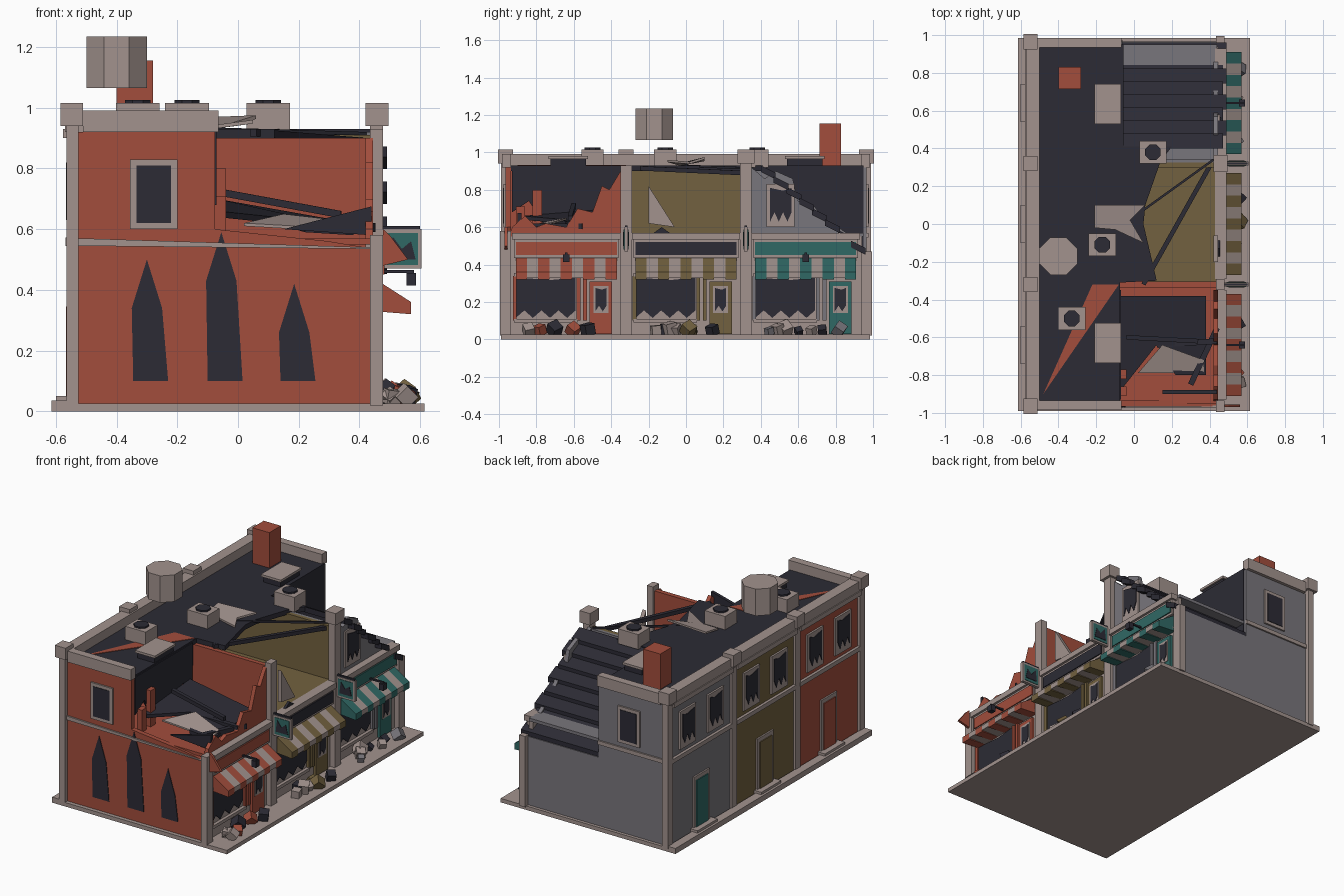
import bpy, bmesh, math, random
from mathutils import Vector, Matrix

if "Cube" in bpy.data.objects:
    bpy.data.objects.remove(bpy.data.objects["Cube"])
random.seed(4)

# Materials
def mat(name, c):
    m = bpy.data.materials.new(name)
    m.diffuse_color = (*c, 1)
    m.use_nodes = True
    m.node_tree.nodes["Principled BSDF"].inputs["Base Color"].default_value = m.diffuse_color
    return m
TRIM = mat("stone", (.36, .29, .27))
RED = mat("red", (.36, .075, .045))
OCHRE = mat("ochre", (.17, .12, .05))
GREY = mat("grey", (.19, .18, .2))
DARK = mat("dark", (.025, .024, .035))
TEAL = mat("teal", (.03, .14, .13))

def finish(name, bm, m):
    bmesh.ops.recalc_face_normals(bm, faces=bm.faces)
    me = bpy.data.meshes.new(name)
    bm.to_mesh(me)
    bm.free()
    me.materials.append(m)
    ob = bpy.data.objects.new(name, me)
    bpy.context.collection.objects.link(ob)
    return ob

# Polygon in 3D given a thickness vector
def plate(name, pts, m, off=(0, 0, -.02)):
    bm = bmesh.new()
    a = [bm.verts.new(p) for p in pts]
    b = [bm.verts.new(Vector(p) + Vector(off)) for p in pts]
    bm.faces.new(a)
    bm.faces.new(b[::-1])
    for i in range(len(a)):
        j = (i + 1) % len(a)
        bm.faces.new((a[i], b[i], b[j], a[j]))
    return finish(name, bm, m)

# 2D profile extruded along an axis from a to b
def prism(name, axis, pts, a, b, m):
    k = 'xyz'.index(axis)
    def up(p):
        q = list(p)
        q.insert(k, a)
        return q
    off = [0, 0, 0]
    off[k] = b - a
    return plate(name, [up(p) for p in pts], m, off)

def box(name, x0, x1, y0, y1, z0, z1, m):
    return prism(name, 'z', [(x0, y0), (x1, y0), (x1, y1), (x0, y1)], z0, z1, m)

def cyl(name, c, r, h, n, m):
    bm = bmesh.new()
    bmesh.ops.create_cone(bm, cap_ends=True, segments=n, radius1=r, radius2=r, depth=h,
        matrix=Matrix.Translation(c) @ Matrix.Rotation(math.pi / n, 4, 'Z'))
    return finish(name, bm, m)

def beam(name, a, b, w, m):
    a, b = Vector(a), Vector(b)
    s = (b - a).cross(Vector((0, 0, 1))).normalized() * w
    return plate(name, [a - s, a + s, b + s, b - s], m, (0, 0, -2 * w))

# Jagged pane outline
def jagged(u0, u1, v0, v1, d, n=5):
    low = [(u0 + (u1 - u0) * i / n, v0 + d * (i % 2)) for i in range(n + 1)]
    return low + [(u1, v1), (u0 + (u1 - u0) * .6, v1 - d * .3), (u0, v1)]

# Ground slab and back steps
box("ground_slab", -.615, .615, -.99, .985, 0, .025, TRIM)
box("back_walk", -.615, -.56, -.99, .985, .02, .035, TRIM)

# End walls
prism("front_end_wall", 'y', [(-.54, .02), (.45, .02), (.45, .535), (.3, .56), (-.075, .6), (-.075, .92), (-.54, .92)], -.965, -.935, RED)
prism("rear_end_wall", 'y', [(-.54, .02), (.45, .02), (.45, .46), (-.06, .46), (-.06, .92), (-.54, .92)], .935, .965, GREY)
prism("front_string_course", 'y', [(-.525, .545), (.435, .535), (.435, .54), (-.525, .57)], -.975, -.96, TRIM)
box("rear_string_course", -.525, -.06, .96, .975, .545, .57, TRIM)
for s in (-1, 1):
    box("end_parapet", -.51, -.065, s*.96-.025, s*.96+.025, .92, .99, TRIM)
    box("end_window_frame", -.355, -.2, s*.962-.014, s*.962+.014, .6, .83, TRIM)
    box("end_window_pane", -.335, -.22, s*.962-.017, s*.962+.017, .62, .81, DARK)
for x, h in ((-.345, .5), (-.1, .59), (.14, .42)):
    prism("scorch_mark", 'y', [(x, .1), (x+.115, .1), (x+.095, h-.16), (x+.045, h), (x-.005, h-.16)], -.969, -.96, DARK)

# Party walls
prism("party_wall_left", 'y', [(-.53, .02), (.44, .02), (.44, .9), (-.53, .9)], -.335, -.305, RED)
box("party_wall_right", -.53, .44, .3, .325, .02, .91, OCHRE)
box("party_wall_right_rear", -.53, .44, .325, .345, .02, .91, GREY)

# Posts and caps
for y in (-.965, -.32, .32, .965):
    box("back_post", -.565, -.525, y-.025, y+.025, .02, .95, TRIM)
    box("back_post_cap", -.585, -.51, y-.04+.0, y+.04, .94, 1.015, TRIM)
for y, h in ((-.965, .58), (-.32, .93), (.32, .94), (.965, .47)):
    box("front_post", .435, .478, y-.03, y+.03, .02, h, TRIM)
box("front_post_cap", .42, .495, .275, .365, .94, 1.015, TRIM)
box("back_parapet", -.57, -.5, -.96, .96, .92, .99, TRIM)

# Three shops
shops = [(-.64, RED, RED, RED), (0, OCHRE, OCHRE, DARK), (.64, GREY, TEAL, TEAL)]
for c, wall, acc, sign in shops:
    # Back facade
    box("back_wall", -.55, -.52, c-.32, c+.32, .02, .92, wall)
    box("back_string_course", -.568, -.55, c-.3, c+.3, .545, .572, TRIM)
    box("back_cornice", -.576, -.55, c-.3, c+.3, .9, .93, TRIM)
    box("back_step", -.6, -.55, c-.1, c+.1, .02, .05, TRIM)
    box("back_door_frame", -.56, -.55, c-.08, c+.08, .04, .37, TRIM)
    box("back_door", -.566, -.55, c-.06, c+.06, .04, .345, acc)
    for d in (-.14, .14):
        box("back_window_frame", -.562, -.55, c+d-.08, c+d+.08, .6, .84, TRIM)
        prism("back_window_pane", 'x', jagged(c+d-.06, c+d+.06, .63, .82, .05), -.566, -.55, DARK)
    # Shopfront
    box("upper_floor", -.53, .44, c-.31, c+.31, .55, .57, wall)
    box("shop_wall", .42, .445, c-.3, c+.3, .02, .55, TRIM)
    prism("shop_window", 'x', jagged(c-.27, c+.05, .115, .33, .04, 7), .44, .45, DARK)
    box("window_sill", .44, .465, c-.28, c+.06, .09, .11, TRIM)
    box("window_head", .44, .465, c-.28, c+.27, .335, .355, TRIM)
    for d in (-.285, .055, .09):
        box("shop_pilaster", .44, .46, c+d, c+d+.02, .1, .34, wall)
    box("shop_door", .44, .462, c+.125, c+.245, .03, .31, acc)
    box("door_window_frame", .46, .466, c+.145, c+.225, .14, .285, TRIM)
    prism("door_window", 'x', jagged(c+.155, c+.215, .15, .275, .03, 3), .46, .469, DARK)
    box("sign_frame", .44, .475, c-.28, c+.28, .435, .535, TRIM)
    box("sign_board", .47, .482, c-.27, c+.27, .45, .52, sign)
    box("shop_cornice", .43, .49, c-.29, c+.29, .535, .57, TRIM)
    # Striped awning
    for i in range(9):
        y = c - .27 + i * .06
        prism("awning_stripe", 'y', [(.445, .44), (.57, .36), (.57, .32 + .008 * (i % 2)), (.445, .33)], y, y+.06, TRIM if i % 2 else acc)
    # Rubble on the pavement
    for i in range(7):
        x, y, r = random.uniform(.49, .56), c + random.uniform(-.24, .2), random.uniform(.018, .032)
        bm = bmesh.new()
        bmesh.ops.create_cube(bm, size=2*r, matrix=Matrix.Translation((x, y, .025+r)) @ Matrix.Rotation(random.random()*3, 4, (.4, .3, 1)))
        finish("rubble", bm, (TRIM, DARK, wall)[i % 3])

# Blade signs and lamps
for y in (-.32, .32):
    box("blade_sign", .478, .605, y-.01, y+.01, .47, .6, TRIM)
    box("blade_panel", .49, .593, y-.013, y+.013, .482, .588, TEAL)
    prism("blade_patch", 'y', [(.5, .5), (.585, .5), (.57, .56), (.54, .535), (.51, .575)], y-.016, y+.016, DARK)
    box("blade_bracket", .47, .6, y-.006, y+.006, .6, .61, DARK)
prism("broken_blade_sign", 'y', [(.478, .48), (.56, .5), (.5, .58), (.478, .6)], -.97, -.955, RED)
for y in (-.64, .64):
    box("lamp_head", .555, .587, y-.018, y+.018, .415, .455, DARK)
    box("lamp_arm", .47, .58, y-.006, y+.006, .455, .465, DARK)

# Broken upper facades
prism("left_facade_remains", 'x', [(-.94, .56), (-.35, .56), (-.35, .9), (-.41, .8), (-.45, .82), (-.5, .68), (-.58, .7), (-.64, .6), (-.75, .62), (-.8, .6), (-.86, .66), (-.93, .6)], .42, .445, RED)
for y, h in ((-.91, .71), (-.82, .8)):
    box("brick_stub", -.05-.025, -.04, y, y+.05, .57, h, RED)
prism("middle_shard", 'x', [(-.2, .82), (-.2, .62), (-.06, .6)], .42, .445, TRIM)
prism("middle_dark_shard", 'x', [(-.2, .55), (-.06, .55), (-.13, .6)], .44, .455, DARK)
prism("right_facade_remains", 'x', [(.35, .56), (.9, .54), (.8, .61), (.74, .64), (.68, .72), (.6, .74), (.57, .86), (.48, .9), (.42, .86), (.35, .92)], .42, .445, GREY)
box("right_upper_frame", .44, .455, .43, .58, .6, .83, TRIM)
prism("right_upper_pane", 'x', jagged(.45, .565, .63, .81, .05), .45, .46, DARK)

# Roof with torn middle bay
prism("roof", 'z', [(-.53, -.95), (-.075, -.95), (-.075, -.31), (.12, -.3), (.05, 0), (.06, .1), (.14, .33), (.2, .41), (-.06, .41), (-.06, .95), (-.53, .95)], .9, .93, DARK)
plate("roof_exposed_patch", [(-.48, -.9, .933), (-.08, -.32, .933), (-.22, -.32, .933)], RED, (0, 0, -.01))
prism("torn_roof_curtain", 'x', [(-.93, .92), (-.35, .92), (-.36, .62), (-.45, .7), (-.55, .6), (-.66, .64), (-.75, .6), (-.84, .74), (-.93, .68)], -.09, -.07, DARK)

# Collapsed sheet roof of the right shop
prism("sagging_roof_side", 'x', [(.4, .93), (.95, .93), (.95, .45)], -.07, -.055, DARK)
n = 8
for i in range(n):
    y0, z0 = .4 + .55*i/n, .93 - .46*i/n
    y1, z1 = y0 + .55/n + .01, z0 - .46/n + .018
    e = .47 + .02 * (i % 2)
    plate("roof_sheet", [(-.06, y0, z0), (e, y0, z0), (e, y1, z1), (-.06, y1, z1)], DARK, (0, 0, -.035))

# Fallen slabs and rafters inside
plate("fallen_roof_slab", [(-.07, -.38, .7), (.38, -.38, .62), (.38, -.8, .6), (.22, -.8, .61), (.12, -.64, .64), (-.07, -.88, .66)], DARK)
plate("fallen_ceiling", [(.02, -.79, .62), (.37, -.79, .6), (.37, -.72, .625), (.15, -.64, .65)], TRIM, (0, 0, -.01))
prism("slumped_panel", 'y', [(.15, .6), (.44, .58), (.44, .675)], -.9, -.88, DARK)
beam("rafter", (-.04, -.6, .73), (.34, -.62, .66), .012, DARK)
beam("rafter", (.05, -.32, .93), (.42, .34, .9), .012, DARK)
beam("rafter", (-.08, -.02, .935), (.42, .34, .92), .006, DARK)
beam("rafter", (.12, -.64, .64), (.44, -.62, .63), .015, DARK)
beam("rafter", (.3, -.85, .62), (.44, -.55, .62), .015, DARK)

# Rooftop items
cyl("water_tank", (-.4, -.17, 1.15), .108, .17, 8, TRIM)
box("chimney", -.4, -.28, .715, .83, .92, 1.155, RED)
for y in (-.63, .635):
    box("skylight_base", -.2, -.08, y-.095, y+.095, .92, .965, DARK)
    box("skylight_lid", -.21, -.07, y-.105, y+.105, .965, .98, TRIM)
for x, y in ((-.33, -.5), (-.168, -.11), (.1, .38)):
    box("vent_unit", x-.072, x+.072, y-.06, y+.06, .92, 1.015, TRIM)
    cyl("vent_fan", (x, y, 1.017), .045, .016, 8, DARK)
plate("loose_roof_sheet", [(-.21, .1, .965), (.06, .1, .975), (-.02, .02, .95), (.05, -.1, .96), (-.1, -.03, .94), (-.21, -.02, .945)], TRIM, (0, 0, -.012))
